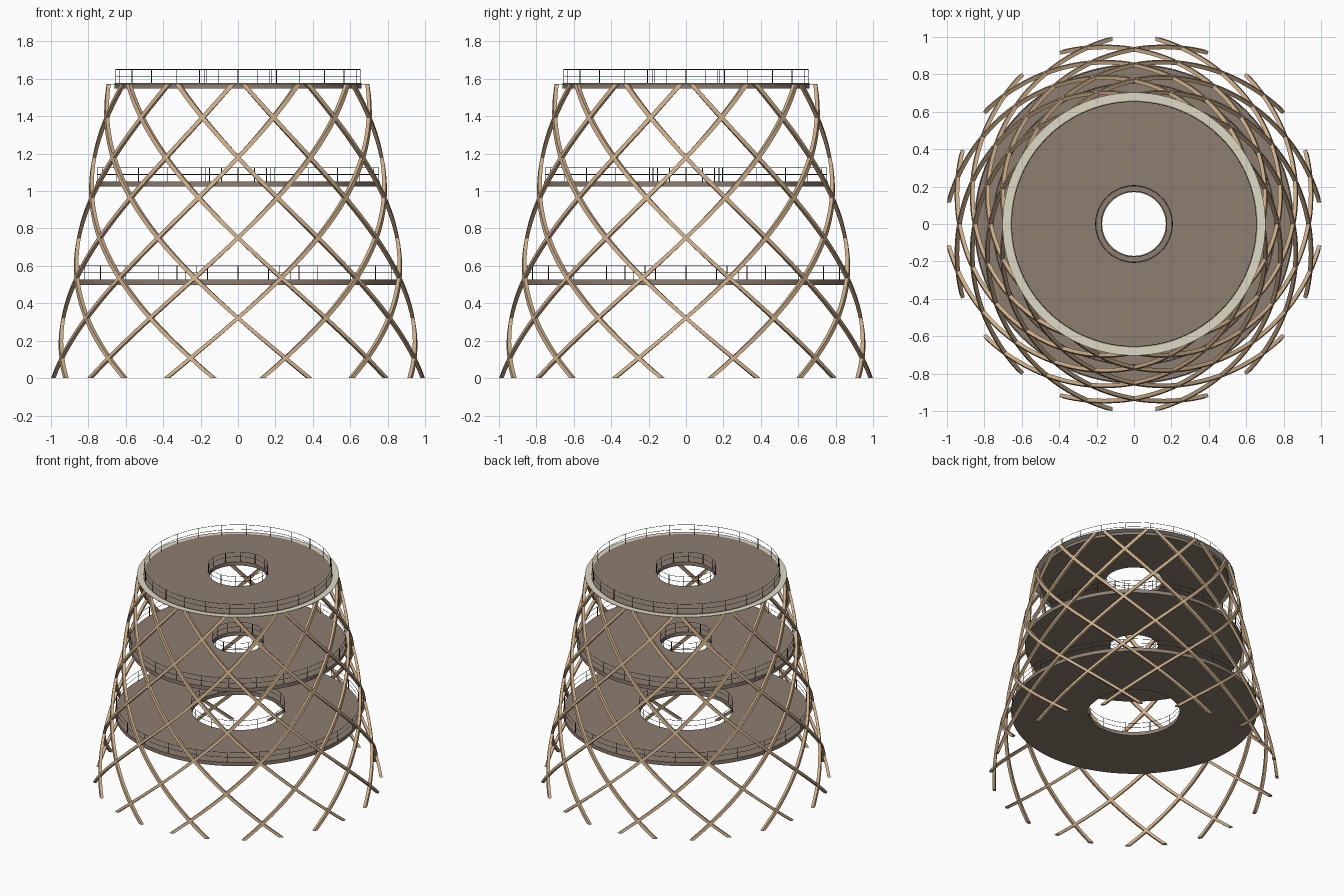
import bpy, bmesh, math

if "Cube" in bpy.data.objects:
    bpy.data.objects.remove(bpy.data.objects["Cube"])

H = 1.572           # height of the lattice
R0, R1 = 0.996, 0.692
TWIST = math.radians(110)


def material(name, rgb):
    m = bpy.data.materials.new(name)
    m.diffuse_color = (*rgb, 1)
    m.use_nodes = True
    m.node_tree.nodes["Principled BSDF"].inputs["Base Color"].default_value = m.diffuse_color
    return m


WOOD = material("timber", (0.62, 0.43, 0.26))
DECK = material("deck_brown", (0.27, 0.21, 0.165))
CREAM = material("cream", (0.74, 0.70, 0.56))
DARK = material("dark_metal", (0.04, 0.04, 0.04))


def finish(bm, name, mat, angle=30):
    bmesh.ops.recalc_face_normals(bm, faces=bm.faces[:])
    me = bpy.data.meshes.new(name)
    bm.to_mesh(me)
    bm.free()
    me.materials.append(mat)
    ob = bpy.data.objects.new(name, me)
    bpy.context.collection.objects.link(ob)
    bpy.context.view_layer.objects.active = ob
    ob.select_set(True)
    bpy.ops.object.shade_smooth_by_angle(angle=math.radians(angle))
    ob.select_set(False)
    return ob


def polar(r, a, z):
    return (r * math.cos(a), r * math.sin(a), z)


def add_ring(bm, profile, n=96):
    """Revolve a closed (radius, z) profile round the z axis."""
    loops = [[bm.verts.new(polar(r, 2 * math.pi * i / n, z)) for r, z in profile]
             for i in range(n)]
    k = len(profile)
    for i in range(n):
        a, b = loops[i], loops[(i + 1) % n]
        for j in range(k):
            bm.faces.new((a[j], b[j], b[(j + 1) % k], a[(j + 1) % k]))


def box_profile(r_in, r_out, z0, z1):
    return [(r_in, z0), (r_out, z0), (r_out, z1), (r_in, z1)]


def add_rib(bm, start, turn, steps=40, width=0.03, depth=0.02):
    """Sweep a flat lath up the tapering tower, cut level at both ends."""
    prev = None
    for s in range(steps + 1):
        t = s / steps
        r = R0 + (R1 - R0) * t
        a = start + turn * TWIST * t
        d = width / 2 / r
        ring = [bm.verts.new(polar(r + q * depth / 2, a + p * d, H * t))
                for p, q in ((-1, -1), (1, -1), (1, 1), (-1, 1))]
        if prev:
            for j in range(4):
                k = (j + 1) % 4
                bm.faces.new((prev[j], prev[k], ring[k], ring[j]))
        else:
            bm.faces.new(ring)
        prev = ring
    bm.faces.new(prev)


# Two opposing families of twelve spiral timber ribs
for name, turn in (("left_turning_ribs", 1), ("right_turning_ribs", -1)):
    bm = bmesh.new()
    for i in range(12):
        add_rib(bm, math.radians(30 * i + 7.5 * turn), turn)
    finish(bm, name, WOOD)


def railing(name, r, z, posts, height=0.073):
    bm = bmesh.new()
    # posts
    for i in range(posts):
        a = 2 * math.pi * i / posts
        res = bmesh.ops.create_cone(bm, cap_ends=True, segments=6, radius1=0.002,
                                    radius2=0.002, depth=height)
        bmesh.ops.translate(bm, verts=res["verts"], vec=polar(r, a, z + height / 2))
    # top and middle rails
    for f in (1.0, 0.5):
        c, h = z + height * f, 0.0015
        add_ring(bm, [(r - h, c), (r, c - h), (r + h, c), (r, c + h)])
    finish(bm, name, DARK)


# Three ring-shaped decks with inner and outer railings
for level, top, r_out, r_in in (("lower", 0.527, 0.855, 0.32),
                                ("middle", 1.052, 0.758, 0.17),
                                ("upper", 1.577, 0.66, 0.20)):
    bm = bmesh.new()
    add_ring(bm, box_profile(r_in, r_out, top - 0.028, top))
    finish(bm, level + "_deck", DECK)
    railing(level + "_outer_railing", r_out - 0.006, top, 24)
    railing(level + "_inner_railing", r_in + 0.006, top, 12)

# Thin pale ring tying the rib tops to the upper deck
bm = bmesh.new()
add_ring(bm, box_profile(0.66, 0.703, H - 0.003, H + 0.001))
finish(bm, "top_ring", CREAM)
